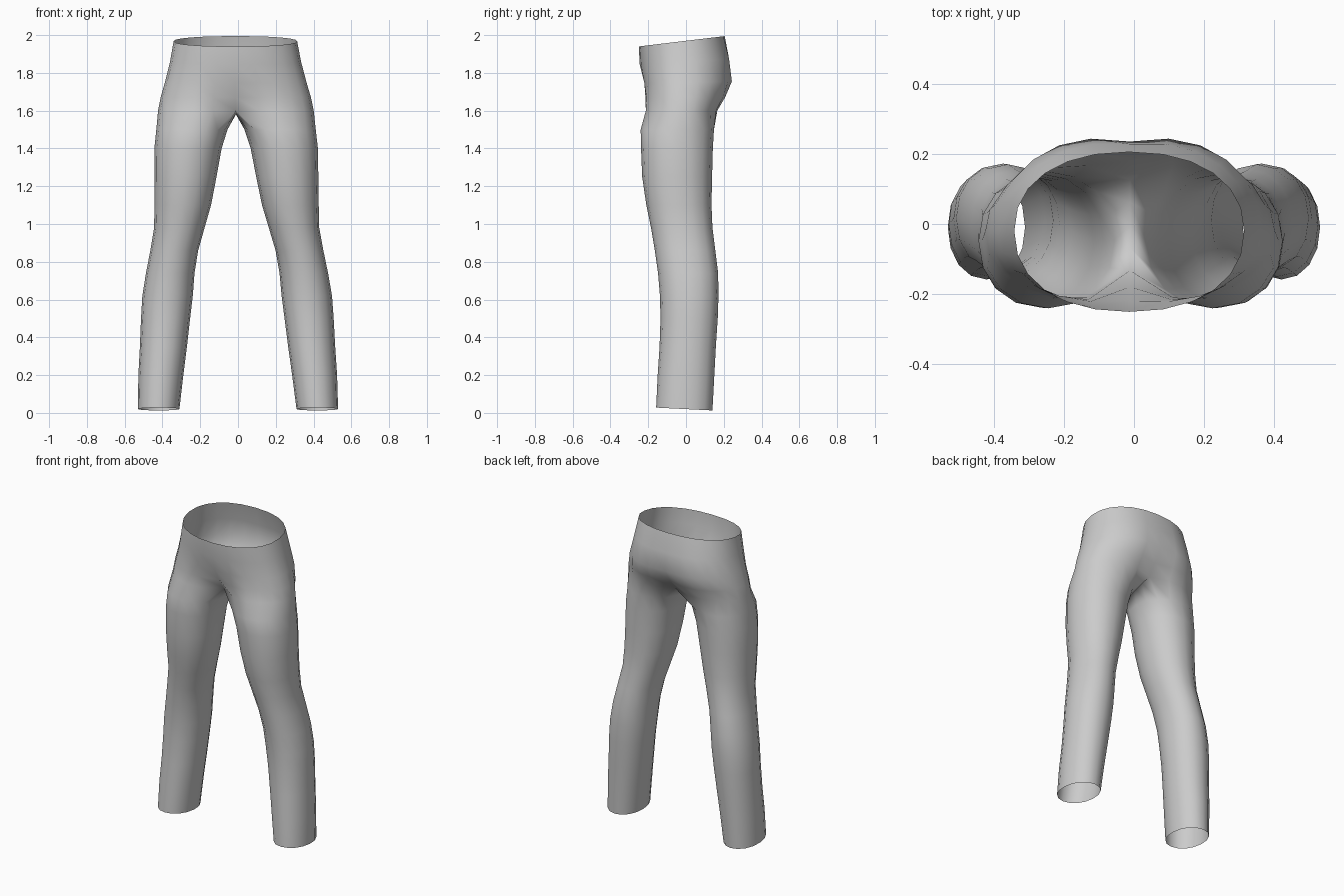
import bpy, bmesh
from math import sin, cos, pi, exp, copysign

cube = bpy.data.objects.get("Cube")
if cube:
    bpy.data.objects.remove(cube)

OUTER, INNER = 13, 3          # points round the outside of a leg, and under the crotch
SIDES = OUTER + INNER

# hip rings: height, half width, front, back, centre dent front, centre dent back, tilt
HIPS = [(1.97, .327, -.25, .205, 0, 0, .12),
        (1.86, .347, -.245, .24, 0, .05, .06),
        (1.75, .375, -.23, .258, .05, .09, .02),
        (1.67, .398, -.235, .225, .24, .2, 0),
        (1.60, .412, -.24, .185, .45, .32, 0)]

# leg rings: height, inner x, outer x, front, back
LEGS = [(1.50, .045, .422, -.24, .148), (1.40, .077, .433, -.238, .142),
        (1.25, .105, .434, -.232, .138), (1.10, .135, .435, -.21, .135),
        (.98, .17, .437, -.185, .14), (.86, .205, .458, -.165, .155),
        (.74, .225, .482, -.148, .17), (.62, .235, .502, -.138, .172),
        (.50, .25, .51, -.135, .168), (.35, .268, .517, -.14, .158),
        (.20, .288, .526, -.15, .15), (.02, .31, .53, -.158, .14)]


def power(v, p):
    return copysign(abs(v) ** p, v)


def hip_ring(z, half, front, back, dent_f, dent_b, tilt):
    """Half ring from the front centre round the hip to the back centre."""
    points = []
    for i in range(OUTER):
        a = -pi / 2 + pi * i / (OUTER - 1)
        x = half * power(cos(a), .9) if 0 < i < OUTER - 1 else 0
        s = power(sin(a), .9)
        mid = -.02
        y = mid + s * ((back - mid) if s > 0 else (mid - front))
        dent = dent_b if s > 0 else dent_f
        y *= 1 - dent * exp(-(x / .1) ** 2)
        points.append((x, y, z + tilt * y))
    return points


def leg_ring(z, inner, outer, front, back):
    """Closed ring starting at the inner front and running round the outside."""
    points = []
    for i in range(SIDES):
        a = -.75 * pi + 2 * pi * i / SIDES
        y = (front + back) / 2 + (back - front) / 2 * power(sin(a), .95)
        x = (inner + outer) / 2 + (outer - inner) / 2 * power(cos(a), .95)
        points.append((x, y, z - .05 * y if z < .1 else z))
    return points


bm = bmesh.new()


def add_ring(points, side):
    # the whole garment leans slightly to its right towards the waist
    return [bm.verts.new((side * x - .007 * z, y, z)) for x, y, z in points]


def skin(upper, lower, side, closed):
    n = len(upper)
    for i in range(n if closed else n - 1):
        j = (i + 1) % n
        quad = [upper[i], lower[i], lower[j], upper[j]]
        bm.faces.new(quad if side > 0 else quad[::-1])


for side in (1, -1):
    # seat and waist
    hips = [add_ring(hip_ring(*h), side) for h in HIPS]
    for upper, lower in zip(hips, hips[1:]):
        skin(upper, lower, side, False)
    # crotch seam joins the back centre to the front centre
    first, last = hips[-1][0].co, hips[-1][-1].co
    seam = []
    for k in range(1, INNER + 1):
        t = k / (INNER + 1)
        seam.append((0, last.y + (first.y - last.y) * t, 1.6 - .02 * sin(pi * t)))
    ring = hips[-1] + add_ring(seam, side)
    # leg
    for level in LEGS:
        lower = add_ring(leg_ring(*level), side)
        skin(ring, lower, side, True)
        ring = lower

bmesh.ops.remove_doubles(bm, verts=bm.verts, dist=.0005)
mesh = bpy.data.meshes.new("trousers")
bm.to_mesh(mesh)
bm.free()
for face in mesh.polygons:
    face.use_smooth = True

# grey cloth
cloth = bpy.data.materials.new("grey_cloth")
cloth.use_nodes = True
colour = (.6, .6, .6, 1)
cloth.diffuse_color = colour
cloth.node_tree.nodes["Principled BSDF"].inputs["Base Color"].default_value = colour
mesh.materials.append(cloth)
trousers = bpy.data.objects.new("trousers", mesh)
bpy.context.collection.objects.link(trousers)
